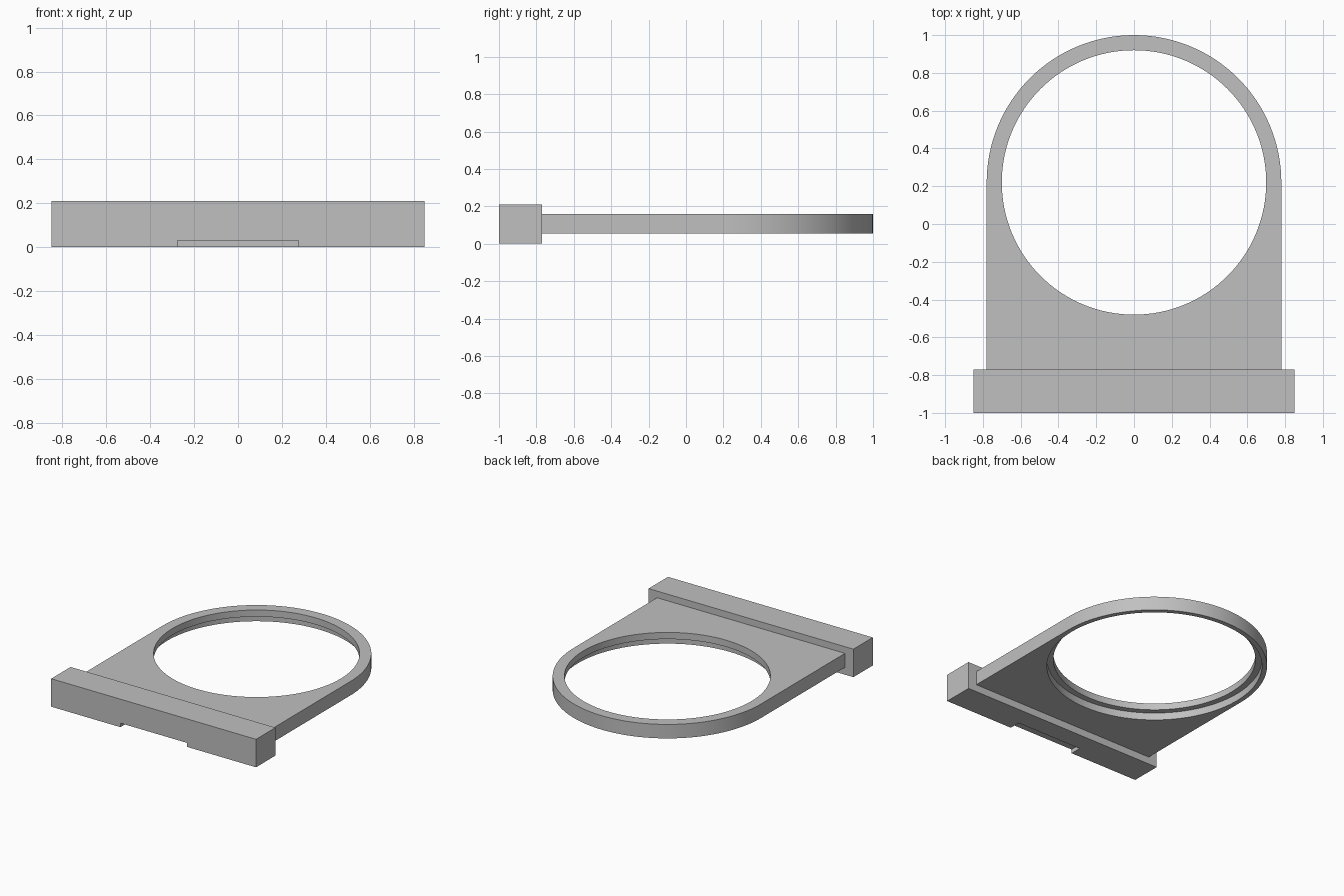
import bpy
import bmesh
from math import pi, cos, sin

cube = bpy.data.objects.get("Cube")
if cube:
    bpy.data.objects.remove(cube, do_unlink=True)

SEGMENTS = 128
CENTRE_Y = 0.22      # centre of the round opening
PLATE_R = 0.78       # rounded end and half width of the plate
PLATE_Z = (0.055, 0.16)
BAR_BACK = -0.77

grey = bpy.data.materials.new("plain grey")
grey.use_nodes = True
colour = (0.53, 0.53, 0.53, 1)
grey.diffuse_color = colour
grey.node_tree.nodes["Principled BSDF"].inputs["Base Color"].default_value = colour


def arc(radius, start, end, steps):
    return [(radius * cos(start + (end - start) * i / steps),
             CENTRE_Y + radius * sin(start + (end - start) * i / steps))
            for i in range(steps + 1)]


def extrude_outline(name, outline, z0, z1):
    """Solid prism from a flat xy outline."""
    bm = bmesh.new()
    face = bm.faces.new([bm.verts.new((x, y, z0)) for x, y in outline])
    top = bmesh.ops.extrude_face_region(bm, geom=[face])["geom"]
    verts = [v for v in top if isinstance(v, bmesh.types.BMVert)]
    bmesh.ops.translate(bm, verts=verts, vec=(0, 0, z1 - z0))
    bmesh.ops.recalc_face_normals(bm, faces=bm.faces)
    mesh = bpy.data.meshes.new(name)
    bm.to_mesh(mesh)
    bm.free()
    mesh.materials.append(grey)
    obj = bpy.data.objects.new(name, mesh)
    bpy.context.collection.objects.link(obj)
    return obj


def rectangle(half_x, y0, y1):
    return [(-half_x, y0), (half_x, y0), (half_x, y1), (-half_x, y1)]


def cut(obj, cutter):
    """Subtract the cutter for good, then discard it."""
    cutter.hide_render = True
    bpy.context.view_layer.objects.active = obj
    mod = obj.modifiers.new("cut", "BOOLEAN")
    mod.operation = "DIFFERENCE"
    mod.solver = "EXACT"
    mod.object = cutter
    bpy.ops.object.modifier_apply(modifier=mod.name)
    bpy.data.objects.remove(cutter, do_unlink=True)


# Plate with a rounded end, seated slightly into the bar
outline = arc(PLATE_R, 0, pi, SEGMENTS // 2)
outline += [(-PLATE_R, BAR_BACK - 0.02), (PLATE_R, BAR_BACK - 0.02)]
plate = extrude_outline("ring_plate", outline, *PLATE_Z)

# Round opening, with a wider recess on the underside
for name, radius, z0, z1 in (("opening_cutter", 0.70, 0.0, 0.3),
                             ("recess_cutter", 0.745, 0.0, 0.11)):
    circle = arc(radius, 0, 2 * pi, SEGMENTS)[:-1]
    cut(plate, extrude_outline(name, circle, z0, z1))

# Handle bar with a shallow notch under its front edge
bar = extrude_outline("front_bar", rectangle(0.85, -1.0, BAR_BACK), 0, 0.21)
cut(bar, extrude_outline("notch_cutter", rectangle(0.275, -1.1, -0.915), -0.1, 0.03))

# Smooth round walls, sharp edges
bpy.ops.object.select_all(action="DESELECT")
plate.select_set(True)
bpy.context.view_layer.objects.active = plate
bpy.ops.object.shade_smooth_by_angle(angle=pi / 6)
